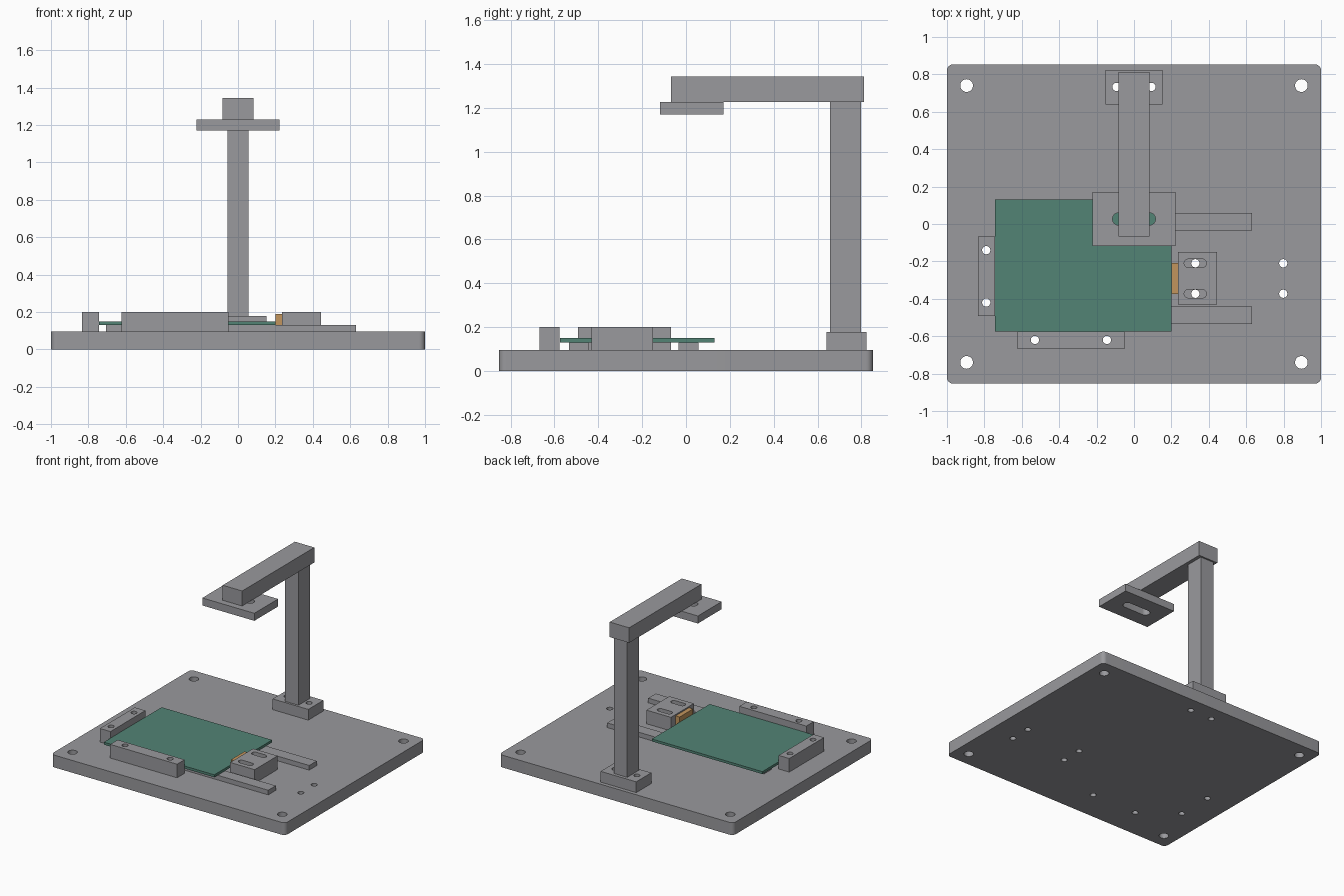
import bpy, bmesh, math

cube = bpy.data.objects.get("Cube")
if cube:
    bpy.data.objects.remove(cube, do_unlink=True)


def material(name, rgb):
    mat = bpy.data.materials.new(name)
    mat.use_nodes = True
    colour = (*rgb, 1)
    mat.diffuse_color = colour
    mat.node_tree.nodes["Principled BSDF"].inputs["Base Color"].default_value = colour
    return mat


GREY = material("machined grey", (0.32, 0.32, 0.337))
GREEN = material("board green", (0.085, 0.228, 0.178))
TAN = material("pad tan", (0.54, 0.30, 0.11))


def add_prism(bm, xs, ys, zs, radius=0, steps=8):
    """Upright block with optional rounded vertical corners."""
    corners = [(xs[1], ys[1], -1, -1), (xs[0], ys[1], 1, -1),
               (xs[0], ys[0], 1, 1), (xs[1], ys[0], -1, 1)]
    outline = []
    for i, (x, y, sx, sy) in enumerate(corners):
        for k in range(steps + 1 if radius else 1):
            a = math.pi / 2 * (i + k / steps)
            outline.append((x + radius * (sx + math.cos(a)),
                            y + radius * (sy + math.sin(a))))
    low, high = ([bm.verts.new((x, y, z)) for x, y in outline] for z in zs)
    bm.faces.new(low[::-1])
    bm.faces.new(high)
    for i in range(len(low)):
        j = (i + 1) % len(low)
        bm.faces.new((low[i], low[j], high[j], high[i]))
    bmesh.ops.remove_doubles(bm, verts=low + high, dist=1e-5)


def make_object(name, bm, mat=None):
    mesh = bpy.data.meshes.new(name)
    bm.to_mesh(mesh)
    bm.free()
    obj = bpy.data.objects.new(name, mesh)
    bpy.context.collection.objects.link(obj)
    if mat:
        mesh.materials.append(mat)
    return obj


def part(name, xs, ys, zs, mat=GREY, radius=0, slots=()):
    """Block with vertical through slots given as (x, y, half length, radius)."""
    bm = bmesh.new()
    add_prism(bm, xs, ys, zs, radius)
    obj = make_object(name, bm, mat)
    if slots:
        cut = bmesh.new()
        for x, y, half, r in slots:
            add_prism(cut, (x - half, x + half), (y - r, y + r),
                      (zs[0] - 0.05, zs[1] + 0.05), r)
        cutter = make_object(name + "_cutter", cut)
        cutter.hide_render = True
        mod = obj.modifiers.new("holes", 'BOOLEAN')
        mod.operation = 'DIFFERENCE'
        mod.solver = 'EXACT'
        mod.object = cutter
        bpy.ops.object.select_all(action='DESELECT')
        bpy.context.view_layer.objects.active = obj
        obj.select_set(True)
        bpy.ops.object.modifier_apply(modifier=mod.name)
        bpy.data.objects.remove(cutter, do_unlink=True)
        bpy.ops.object.shade_smooth_by_angle(angle=math.radians(30))
    return obj


def holes(points, r=0.022):
    return [(x, y, r, r) for x, y in points]


TOP = 0.095     # upper face of the base plate
STOP = 0.2      # upper face of the stops and clamp

side_holes = [(-0.79, -0.14), (-0.79, -0.42)]
front_holes = [(-0.53, -0.62), (-0.145, -0.62)]
post_holes = [(-0.094, 0.733), (0.094, 0.733)]
clamp_rows = (-0.21, -0.373)
clamp_holes = [(x, y) for x in (0.328, 0.798) for y in clamp_rows]
corner_holes = [(x, y) for x in (-0.895, 0.895) for y in (-0.74, 0.74)]

# Base plate with mounting holes
part("base_plate", (-1, 1), (-0.853, 0.853), (0, TOP), radius=0.032,
     slots=holes(corner_holes, 0.034)
     + holes(side_holes + front_holes + post_holes + clamp_holes))

# Rails and the circuit board resting on them
for name, y in (("front_rail", -0.488), ("back_rail", 0.012)):
    part(name, (-0.707, 0.632), (y - 0.046, y + 0.046), (TOP, 0.131))
part("circuit_board", (-0.743, 0.2), (-0.575, 0.13), (0.131, 0.15), GREEN)

# Fixed stops
part("side_stop", (-0.834, -0.744), (-0.493, -0.068), (TOP, STOP),
     slots=holes(side_holes))
part("front_stop", (-0.624, -0.052), (-0.668, -0.576), (TOP, STOP),
     slots=holes(front_holes))

# Sliding clamp and its soft pad
part("sliding_clamp", (0.235, 0.444), (-0.431, -0.151), (TOP, STOP),
     slots=[(0.328, y, 0.06, 0.022) for y in clamp_rows])
part("clamp_pad", (0.2, 0.235), (-0.373, -0.208), (0.11, 0.19), TAN)

# Post, arm and sensor plate
part("post_foot", (-0.152, 0.152), (0.64, 0.824), (TOP, 0.178),
     slots=holes(post_holes))
part("post", (-0.057, 0.057), (0.657, 0.799), (0.178, 1.228))
part("arm", (-0.083, 0.083), (-0.068, 0.812), (1.228, 1.344))
part("sensor_plate", (-0.222, 0.222), (-0.118, 0.172), (1.17, 1.228),
     slots=[(0, 0.027, 0.115, 0.033)])
